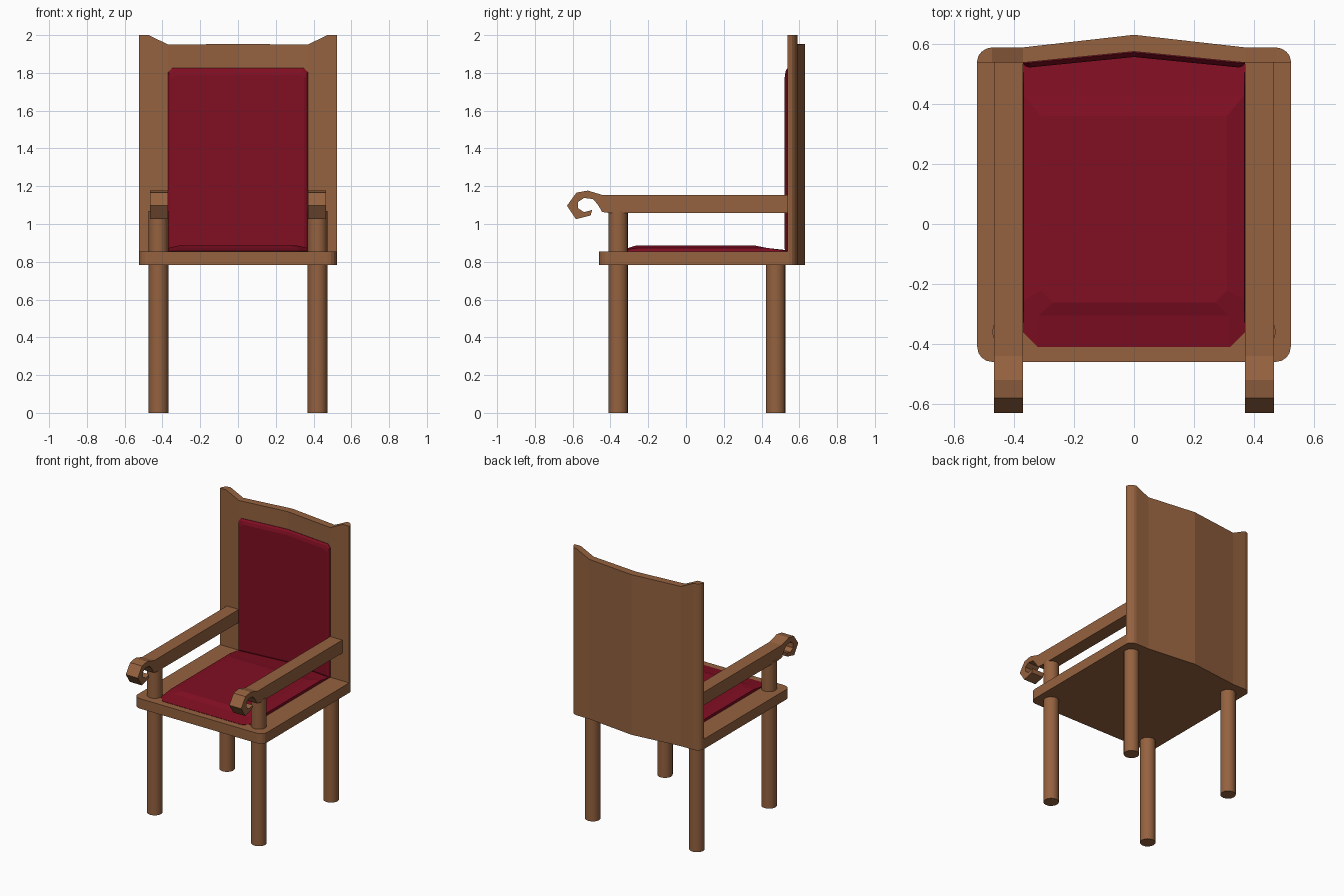
import bpy, bmesh, math
from mathutils import Vector

if "Cube" in bpy.data.objects:
    bpy.data.objects.remove(bpy.data.objects["Cube"])


def material(name, rgb):
    m = bpy.data.materials.new(name)
    m.diffuse_color = (*rgb, 1)
    m.use_nodes = True
    m.node_tree.nodes["Principled BSDF"].inputs["Base Color"].default_value = m.diffuse_color
    return m


WOOD = material("brown wood", (0.30, 0.122, 0.05))
RED = material("dark red fabric", (0.22, 0.0045, 0.016))


def finish(name, bm, mat):
    bmesh.ops.recalc_face_normals(bm, faces=bm.faces)
    me = bpy.data.meshes.new(name)
    bm.to_mesh(me)
    bm.free()
    me.materials.append(mat)
    ob = bpy.data.objects.new(name, me)
    bpy.context.collection.objects.link(ob)
    return ob


def loft(name, rings, mat):
    """Skin equal-length rings of points and cap both ends."""
    bm = bmesh.new()
    loops = [[bm.verts.new(p) for p in ring] for ring in rings]
    n = len(loops[0])
    for a, b in zip(loops, loops[1:]):
        for i in range(n):
            j = (i + 1) % n
            bm.faces.new((a[i], a[j], b[j], b[i]))
    bm.faces.new(loops[0])
    bm.faces.new(loops[-1])
    return finish(name, bm, mat)


def back_inner(x):
    """Front surface of the bowed backrest."""
    return 0.538 + 0.037 * max(0, 1 - abs(x) / 0.37)


# Seat slab with rounded front corners and a bowed rear edge
r = 0.05
arc = [(0.523 - r + r * math.sin(a), -0.46 + r - r * math.cos(a))
       for a in [math.radians(d) for d in (0, 22.5, 45, 67.5, 90)]]
half = arc + [(0.523, 0.545), (0.37, 0.545)]
plan = half + [(0, 0.59)] + [(-x, y) for x, y in reversed(half)]
loft("seat", [[(x, y, z) for x, y in plan] for z in (0.782, 0.855)], WOOD)

# Backrest: columns of (x, rear y, top z)
cols = [(0.523, 0.545, 2.0), (0.519, 0.561, 2.0), (0.508, 0.575, 2.0),
        (0.492, 0.585, 2.0), (0.473, 0.589, 2.0), (0.37, 0.589, 1.95)]
cols = [(-x, y, z) for x, y, z in cols] + [(0, 0.631, 1.953)] + cols[::-1]
loft("backrest", [[(x, back_inner(x), 0.782), (x, y, 0.782),
                   (x, y, top), (x, back_inner(x), top)]
                  for x, y, top in cols], WOOD)

# Back cushion: rings stepping out from the backrest, with clipped corners
rings = []
for inset, out in ((0, -0.012), (0, 0.003), (0.012, 0.012), (0.035, 0.018)):
    w, lo, hi, c = 0.37 - inset * 0.6, 0.85 + inset * 0.6, 1.825 - inset, 0.02
    side = [(w, lo), (w, hi - c), (w - c, hi)]
    outline = [(0, lo)] + side + [(0, hi)] + [(-x, z) for x, z in reversed(side)]
    rings.append([(x, back_inner(x) - out, z) for x, z in outline])
cushion = loft("back_cushion", rings, RED)

# Seat cushion: low domed pad with clipped front corners
rings = []
for w, y0, y1, c, z, bow in ((0.37, -0.41, 0.538, 0.048, 0.85, 0.037),
                             (0.37, -0.41, 0.538, 0.048, 0.857, 0.037),
                             (0.368, -0.305, 0.43, 0.05, 0.873, 0),
                             (0.31, -0.262, 0.36, 0.04, 0.887, 0)):
    side = [(w - c, y0), (w, y0 + c), (w, y1)]
    outline = [(0, y0)] + side + [(0, y1 + bow)] + [(-x, y) for x, y in reversed(side)]
    rings.append([(x, y, z) for x, y in outline])
loft("seat_cushion", rings, RED)

# Arm side profile with a curled front scroll (y, z)
arm = [(0.545, 1.153), (-0.44, 1.153), (-0.52, 1.177), (-0.58, 1.166),
       (-0.63, 1.097), (-0.583, 1.026), (-0.505, 1.045), (-0.497, 1.074),
       (-0.54, 1.063), (-0.571, 1.083), (-0.571, 1.117), (-0.54, 1.138),
       (-0.492, 1.132), (-0.465, 1.10), (-0.444, 1.064), (-0.407, 1.058),
       (0.545, 1.058)]

for s, label in ((-1, "left"), (1, "right")):
    loft(label + "_arm", [[(s * x, y, z) for y, z in arm] for x in (0.37, 0.467)], WOOD)
    # Front legs run through the seat to carry the arms; rear legs stop below it
    for name, y, h in (("front_leg", -0.359, 1.07), ("rear_leg", 0.475, 0.79)):
        ring = [(s * 0.421 + 0.052 * math.cos(k * math.pi / 8),
                 y + 0.052 * math.sin(k * math.pi / 8)) for k in range(16)]
        leg = loft(label + "_" + name, [[(px, py, z) for px, py in ring] for z in (0, h)], WOOD)
        bpy.ops.object.select_all(action='DESELECT')
        leg.select_set(True)
        bpy.context.view_layer.objects.active = leg
        bpy.ops.object.shade_smooth_by_angle(angle=math.radians(35))
